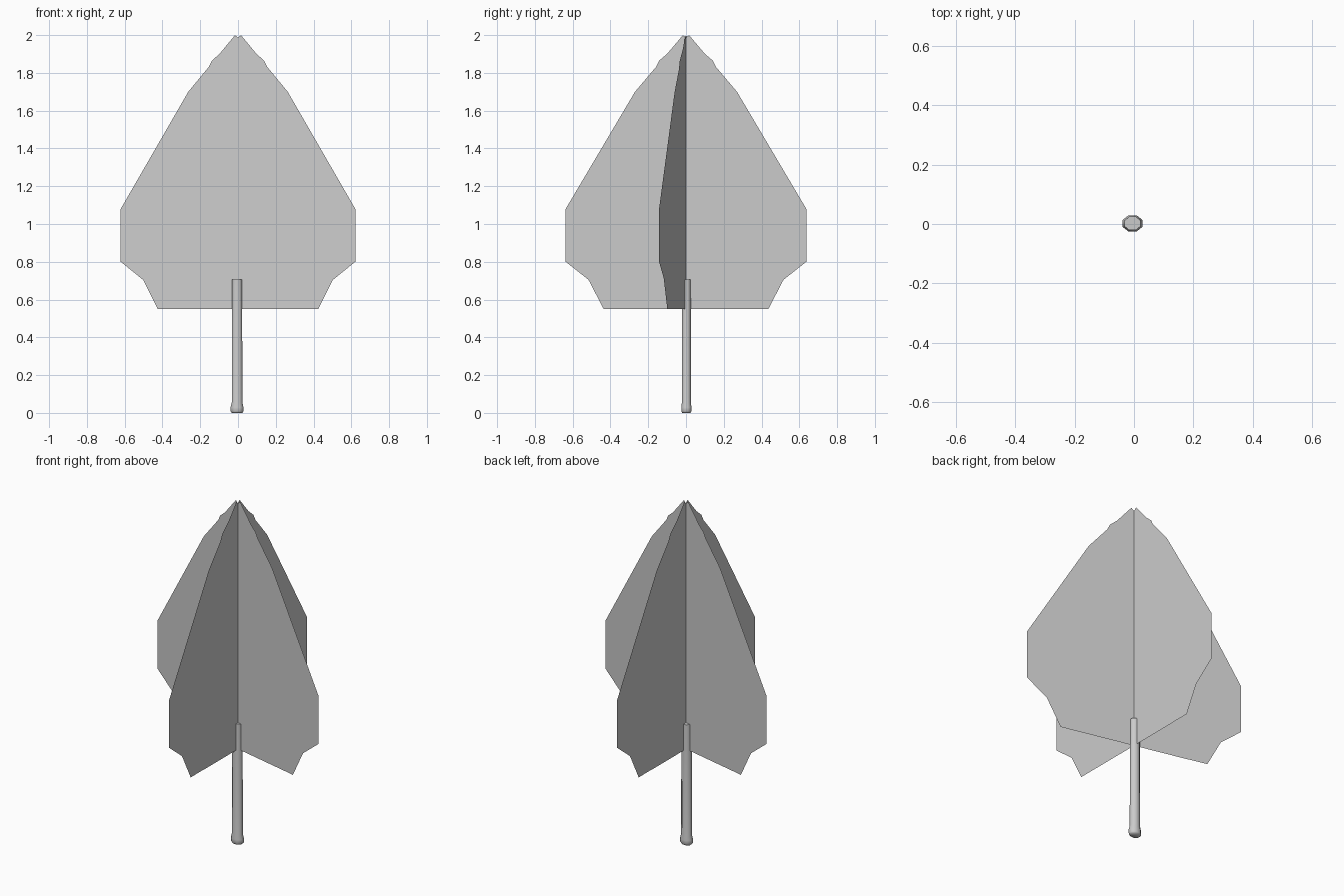
import bpy, bmesh, math
from mathutils import Matrix, Vector

cube = bpy.data.objects.get("Cube")
if cube:
    bpy.data.objects.remove(cube, do_unlink=True)


def make_material(name, colour):
    mat = bpy.data.materials.new(name)
    mat.use_nodes = True
    mat.diffuse_color = colour
    mat.node_tree.nodes["Principled BSDF"].inputs["Base Color"].default_value = colour
    return mat


grey = make_material("pale grey", (0.6, 0.6, 0.6, 1))


def add_object(name, bm):
    mesh = bpy.data.meshes.new(name)
    bm.to_mesh(mesh)
    bm.free()
    mesh.materials.append(grey)
    obj = bpy.data.objects.new(name, mesh)
    bpy.context.collection.objects.link(obj)
    return obj


# Lopsided leaf card outline: (distance from trunk axis, height)
CARD = [(0.016, 2.0), (0.27, 1.70), (0.637, 1.08), (0.637, 0.80), (0.32, 0.55),
        (-0.436, 0.55), (-0.55, 0.77), (-0.55, 1.035), (-0.142, 1.865)]


def leaf_card(name, degrees):
    bm = bmesh.new()
    # a hair of offset keeps back-to-back cards apart
    bm.faces.new([bm.verts.new((u, 0.0008, z)) for u, z in CARD])
    bm.transform(Matrix.Rotation(math.radians(degrees), 4, "Z"))
    add_object(name, bm)


# Two crossing planes, each a pair of cards turned back to back
for plane, angle in (("wide", -13), ("deep", -90)):
    for side, turn in (("front", 0), ("back", 180)):
        leaf_card(f"{plane}_foliage_{side}", angle + turn)

# Trunk: eight-sided oval post with a flared foot
SIDES = 8
CENTRE = Vector((-0.005, 0.002, 0))
bm = bmesh.new()
rings = []
for rx, ry, z in ((0.028, 0.022, 0), (0.034, 0.027, 0.008), (0.034, 0.027, 0.03),
                  (0.028, 0.024, 0.055), (0.027, 0.023, 0.705)):
    ring = []
    for i in range(SIDES):
        a = math.tau * (i + 0.5) / SIDES
        k = 1 / math.cos(math.pi / SIDES)
        ring.append(bm.verts.new(CENTRE + Vector((rx * k * math.cos(a), ry * k * math.sin(a), z))))
    rings.append(ring)
for low, high in zip(rings, rings[1:]):
    for i in range(SIDES):
        j = (i + 1) % SIDES
        bm.faces.new((low[i], low[j], high[j], high[i]))
bm.faces.new(rings[0][::-1])
bm.faces.new(rings[-1])
trunk = add_object("trunk", bm)

bpy.context.view_layer.objects.active = trunk
trunk.select_set(True)
bpy.ops.object.shade_smooth_by_angle(angle=math.radians(60))
